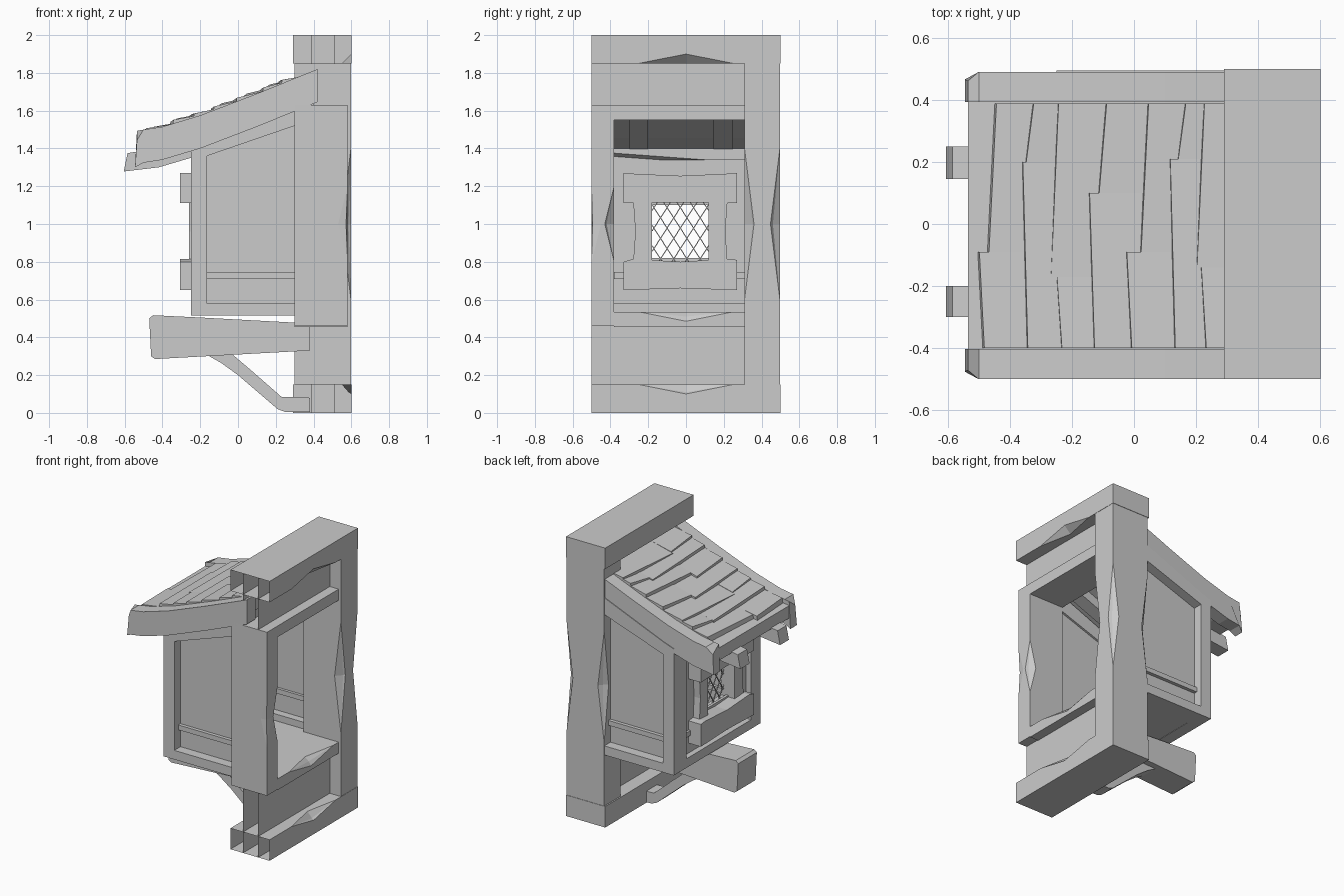
import bpy, bmesh
from mathutils import Vector

cube = bpy.data.objects.get("Cube")
if cube:
    bpy.data.objects.remove(cube, do_unlink=True)

grey = bpy.data.materials.new("plain grey")
grey.use_nodes = True
COLOUR = (0.6, 0.6, 0.6, 1)
grey.diffuse_color = COLOUR
grey.node_tree.nodes["Principled BSDF"].inputs["Base Color"].default_value = COLOUR


def finish(name, bm):
    bmesh.ops.recalc_face_normals(bm, faces=bm.faces)
    mesh = bpy.data.meshes.new(name)
    bm.to_mesh(mesh)
    bm.free()
    mesh.materials.append(grey)
    obj = bpy.data.objects.new(name, mesh)
    bpy.context.collection.objects.link(obj)
    return obj


def open_end(bm):
    """Remove the end that would butt against a neighbouring section."""
    low = min(v.co.y for v in bm.verts)
    ends = [f for f in bm.faces if all(abs(v.co.y - low) < 1e-4 for v in f.verts)]
    bmesh.ops.delete(bm, geom=ends, context='FACES_ONLY')


def slice_at(bm, axis, t):
    normal = Vector([float(i == axis) for i in range(3)])
    bmesh.ops.bisect_plane(bm, geom=bm.verts[:] + bm.edges[:] + bm.faces[:],
                           plane_co=normal * t, plane_no=normal)


def box(name, x, y, z, axis=2, cuts=(), dents=(), hollow=False):
    """Box cut into lengths along an axis; each dent chips a corner edge locally."""
    bm = bmesh.new()
    bmesh.ops.create_cube(bm, size=1)
    ranges = (x, y, z)
    for v in bm.verts:
        v.co = [r[0] if c < 0 else r[1] for c, r in zip(v.co, ranges)]
    for t in cuts:
        slice_at(bm, axis, t)
    for start, end in dents:
        for other in {0, 1, 2} - {axis}:
            low, high = ranges[other]
            inward = .05 if abs(start[other] - low) < .001 else -.05
            slice_at(bm, other, start[other] + inward)
    for start, end in dents:
        near = min(bm.verts, key=lambda v: (v.co - Vector(start)).length)
        corners = [(l.face, l.link_loop_prev.vert, l.link_loop_next.vert) for l in near.link_loops]
        for face, before, after in corners:
            bmesh.utils.face_split(face, before, after)
        near.co = end
    bmesh.ops.recalc_face_normals(bm, faces=bm.faces)
    if hollow:
        open_end(bm)
    return finish(name, bm)


def prism(name, outline, a, b, axis=1):
    """Outline in xz swept along y, or outline in yz swept along x."""
    bm = bmesh.new()
    place = (lambda p, d: (p[0], d, p[1])) if axis == 1 else (lambda p, d: (d, p[0], p[1]))
    face = bm.faces.new([bm.verts.new(place(p, a)) for p in outline])
    out = bmesh.ops.extrude_face_region(bm, geom=[face])
    shift = Vector((0, b - a, 0) if axis == 1 else (b - a, 0, 0))
    bmesh.ops.translate(bm, vec=shift, verts=[v for v in out["geom"] if isinstance(v, bmesh.types.BMVert)])
    return finish(name, bm)


# Wall frame: sill and head beams, open where the next wall section joins
box("bottom_beam", (.29, .6), (-.5, .5), (0, .15), 1, (-.25, 0, .25),
    [((.6, 0, .15), (.585, 0, .11))], True)
box("top_beam", (.29, .6), (-.5, .5), (1.85, 2), 1, (-.25, 0, .25),
    [((.6, 0, 1.85), (.585, 0, 1.885))], True)
box("wall_post", (.3, .598), (.31, .497), (.15, 1.85), 2, (.46, .6, 1, 1.4, 1.63),
    [((.598, .31, 1), (.585, .352, 1)), ((.598, .497, 1), (.575, .46, 1)),
     ((.3, .497, 1), (.33, .47, 1))])
for name, low, high in (("lower_wall", 0, .5), ("upper_wall", 1.58, 2)):
    box(name, (.39, .51), (-.5, .32), (low, high), hollow=True)

# Opening frame
box("opening_post", (.3, .58), (-.5, -.38), (.46, 1.63), 2, (.8, 1, 1.2),
    [((.58, -.38, 1), (.56, -.42, 1)), ((.58, -.5, 1), (.572, -.495, 1))])
box("opening_head", (.3, .58), (-.38, .32), (1.55, 1.63))
box("opening_sill", (.3, .58), (-.38, .32), (.455, .535), 1, (-.25, 0, .25),
    [((.58, 0, .535), (.56, 0, .51))])

# Bay sides: framed panels with a rail
for side, outer, inner, panel in (("right", -.485, -.38, -.415), ("left", .495, .35, .425)):
    out = -1 if side == "right" else 1
    prism(side + "_bay_post", [(-.25, .515), (-.165, .515), (-.165, 1.45), (-.25, 1.42)], outer, inner)
    prism(side + "_bay_foot", [(-.165, .515), (.3, .515), (.3, .58), (-.165, .58)], outer, inner)
    prism(side + "_bay_head", [(-.165, 1.36), (.3, 1.52), (.3, 1.64), (-.165, 1.45)], outer, inner)
    prism(side + "_bay_panel", [(-.18, .56), (.3, .56), (.3, 1.56), (-.18, 1.4)], panel, panel - out * .02)
    box(side + "_bay_rail", (-.18, .3), sorted((panel + out * .025, panel - out * .04)), (.71, .745))

# Bay front wall with a window hole
box("bay_floor", (-.2, .3), (-.45, .45), (.517, .532))
box("bay_front_foot", (-.25, -.165), (-.38, .35), (.515, .58))
box("bay_front_head", (-.25, -.165), (-.38, .35), (1.34, 1.4), 1, (.1,),
    [((-.165, -.38, 1.34), (-.165, -.38, 1.375))])
WALL = (-.21, -.19)
box("front_panel_below", WALL, (-.39, .36), (.56, .82))
box("front_panel_above", WALL, (-.39, .36), (1.1, 1.36))
box("front_panel_right", WALL, (-.39, -.18), (.82, 1.1))
box("front_panel_left", WALL, (.12, .36), (.82, 1.1))
box("front_rail", (-.225, -.175), (-.38, .35), (.71, .745))

# Window surround, waisted and slightly bowed
prism("window_sill", [(-.33, .65), (-.03, .66), (.27, .65), (.27, .81), (.22, .815),
                      (-.03, .80), (-.28, .815), (-.33, .80)], -.307, -.145, 0)
prism("window_lintel", [(-.33, 1.11), (-.03, 1.115), (.27, 1.11), (.27, 1.27), (.2, 1.265),
                        (-.03, 1.255), (-.26, 1.265), (-.33, 1.27)], -.307, -.145, 0)
for name, edge, far in (("right", -.18, -.28), ("left", .12, .22)):
    waist = far + (edge - far) * .12
    prism(name + "_window_jamb", [(edge, .79), (far, .79), (waist, .96), (far, 1.13), (edge, 1.13)],
          -.26, -.15, 0)

# Diamond lattice: slanted strips clipped to the window
Y0, Y1, Z0, Z1, SLOPE, W = -.18, .12, .8, 1.12, 1.55, .003
for lean in (1, -1):
    for i in range(-4, 9):
        start = Y0 + .035 + i * .07 if lean > 0 else Y1 - .035 - i * .07
        limits = sorted((lean * SLOPE * (y - start) + Z0) for y in (Y0, Y1))
        low, high = max(Z0, limits[0]), min(Z1, limits[1])
        if high - low > .01:
            ya, yb = (start + lean * (z - Z0) / SLOPE for z in (low, high))
            prism("lattice_strip", [(ya - W, low), (ya + W, low), (yb + W, high), (yb - W, high)],
                  -.173, -.167, 0)

# Roof line, sagging towards the eaves
LINE = [(-.62, 1.485), (-.53, 1.495), (-.4, 1.515), (-.2, 1.575), (.1, 1.69), (.42, 1.82)]


def roof(x):
    for (xa, za), (xb, zb) in zip(LINE, LINE[1:]):
        if x <= xb:
            return za + (zb - za) * (x - xa) / (xb - xa)
    return LINE[-1][1]


def roof_strip(name, xs, top, bottom, y0, y1):
    upper = [(x, roof(x) + top) for x in xs]
    lower = [(x, roof(x) + bottom) for x in reversed(xs)]
    return prism(name, upper + lower, y0, y1)


roof_strip("roof_deck", [-.535, -.4, -.2, .1, .4], -.03, -.12, -.41, .4)

# Verge boards with a chipped outer corner at the eaves
for name, inner, outer in (("right", -.403, -.5), ("left", .393, .49)):
    board = roof_strip(name + "_verge_board", [-.545, -.5, -.4, -.2, .1, .42], 0, -.175, inner, outer)
    for v in board.data.vertices:
        if v.co.x < -.54:
            at_outer = abs(v.co.y - outer) < .001
            if v.co.z < 1.4:
                v.co.z = 1.3
                v.co.y += (inner - outer) * .25 * at_outer
            else:
                v.co.x = -.535
                v.co.y += (inner - outer) * .3 * at_outer
                v.co.z -= .05 * at_outer

# Rafters showing under the eaves
for name, y0, y1 in (("right", -.3, -.2), ("left", .145, .25)):
    prism(name + "_rafter", [(-.605, 1.278), (-.42, 1.3), (-.25, 1.35), (-.16, 1.4), (.4, 1.62),
                             (.4, 1.7), (-.2, 1.465), (-.4, 1.405), (-.585, 1.375)], y0, y1)

# Long uneven shingles: front edge of the right one, where they meet, front edge of the left one
COURSES = [(-.49, -.09, -.455), (-.35, .2, -.335), (-.24, -.17, -.255), (-.135, .1, -.1),
           (-.015, -.09, .035), (.125, .21, .155), (.225, -.14, .215)]
for row, (right, split, left) in enumerate(COURSES):
    lift = .002 if row == 0 else .016
    for front, y0, y1, turn in ((right, -.4, split, -.008), (left, split, .388, .012)):
        bm = bmesh.new()
        rings = []
        for y, skew in ((y0, -turn), (y1, turn)):
            f = front + skew
            back = min(f + .26, .4)
            points = [(f - .006, roof(f) - .035), (f, roof(f) + lift + skew * .4),
                      (back, roof(back) - .02), (back, roof(back) - .045)]
            rings.append([bm.verts.new((px, y, pz)) for px, pz in points])
        a, b = rings
        bm.faces.new(a)
        bm.faces.new(b)
        for k in range(4):
            n = (k + 1) % 4
            bm.faces.new((a[k], a[n], b[n], b[k]))
        finish("shingle", bm)

# Carrying beam and curved brace underneath
prism("support_beam", [(-.47, .5), (-.46, .3), (-.44, .285), (.38, .33), (.38, .46),
                       (.3, .478), (-.2, .505), (-.45, .517)], -.13, .08)
prism("support_brace", [(-.17, .31), (-.09, .265), (0, .2), (.21, .02), (.25, .005), (.38, .005),
                        (.38, .08), (.23, .085), (.07, .225), (-.03, .31)], -.085, .035)
